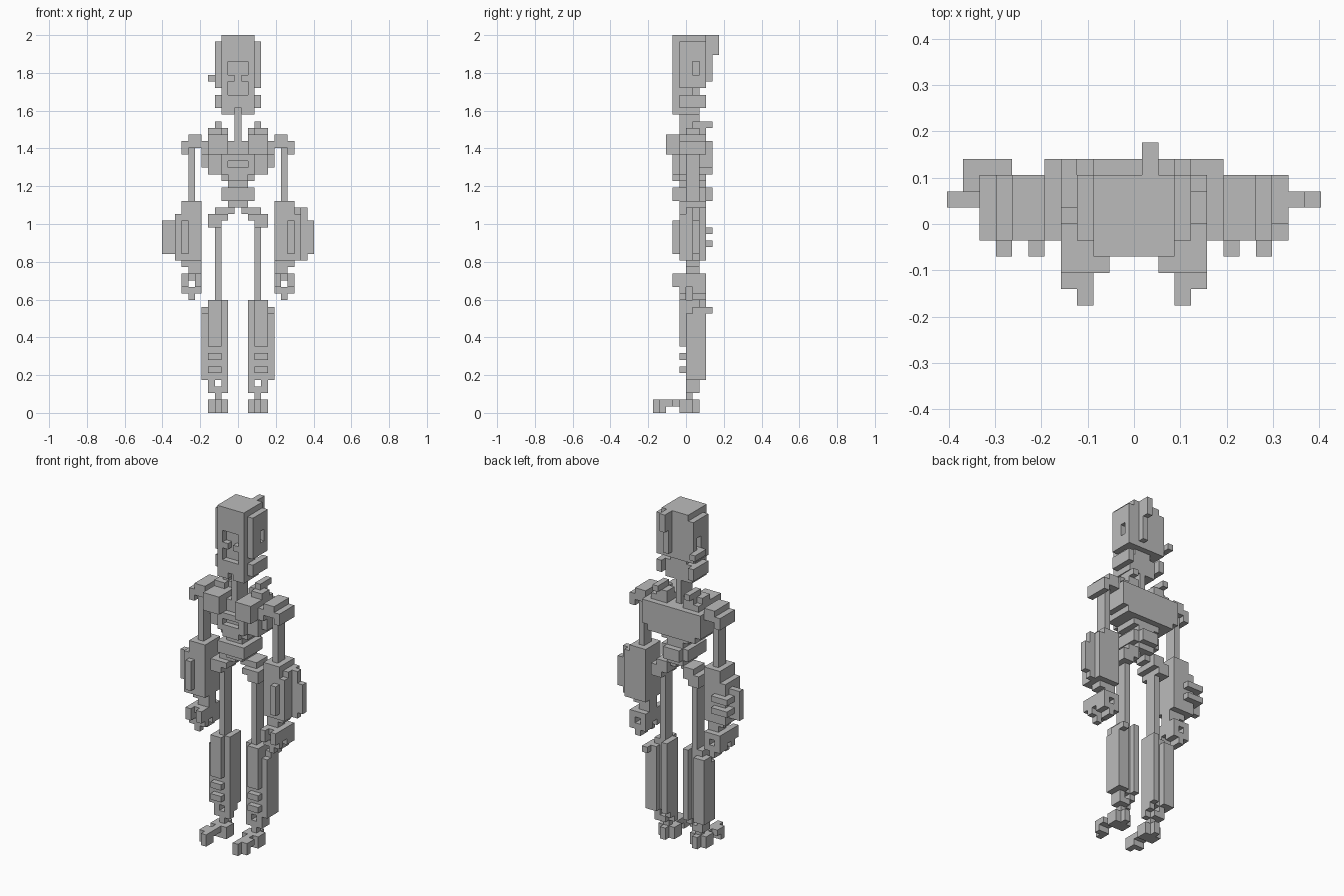
import bpy, bmesh
from mathutils import Vector

V = 2 / 57  # edge of one cube

grey = bpy.data.materials.new("mid grey")
grey.diffuse_color = (0.5, 0.5, 0.5, 1)

DIRS = [((1, 0, 0), [(1, 0, 0), (1, 1, 0), (1, 1, 1), (1, 0, 1)]),
        ((-1, 0, 0), [(0, 0, 0), (0, 0, 1), (0, 1, 1), (0, 1, 0)]),
        ((0, 1, 0), [(0, 1, 0), (0, 1, 1), (1, 1, 1), (1, 1, 0)]),
        ((0, -1, 0), [(0, 0, 0), (1, 0, 0), (1, 0, 1), (0, 0, 1)]),
        ((0, 0, 1), [(0, 0, 1), (1, 0, 1), (1, 1, 1), (0, 1, 1)]),
        ((0, 0, -1), [(0, 0, 0), (0, 1, 0), (1, 1, 0), (1, 0, 0)])]


def cells(box):
    # box in cube units: x0, x1 (half units), y0, y1, z0, z1
    x0, x1, y0, y1, z0, z1 = box
    return {(x, y, z) for x in range(round(x0 + .5), round(x1 + .5))
            for y in range(y0, y1) for z in range(z0, z1)}


def part(name, add, cut=(), side=0):
    """Blocky solid from added and removed boxes; side=-1 mirrors it in x."""
    solid = set().union(*[cells(b) for b in add])
    for b in cut:
        solid -= cells(b)
    if side < 0:
        solid = {(-x, y, z) for x, y, z in solid}
    bm = bmesh.new()
    verts = {}
    for c in sorted(solid):
        for d, corners in DIRS:
            if tuple(a + b for a, b in zip(c, d)) in solid:
                continue
            face = []
            for k in corners:
                p = tuple(a + b for a, b in zip(c, k))
                if p not in verts:
                    verts[p] = bm.verts.new(Vector((p[0] - .5, p[1], p[2])) * V)
                face.append(verts[p])
            bm.faces.new(face)
    bmesh.ops.dissolve_limit(bm, angle_limit=0.01, verts=bm.verts[:], edges=bm.edges[:])
    me = bpy.data.meshes.new(name)
    bm.to_mesh(me)
    bm.free()
    me.materials.append(grey)
    bpy.context.collection.objects.link(bpy.data.objects.new(name, me))


# head: skull with sunken eyes, nose and mouth, side plates with ear slots
part("skull",
     [(-2.5, 2.5, -2, 3, 50, 57), (-2.5, 2.5, -2, 3, 49, 50), (-1.5, 1.5, -2, 2, 48, 49),
      (-2.5, 2.5, -2, 1, 48, 49),
      (-3.5, -2.5, -1, 3, 49, 56), (2.5, 3.5, -1, 3, 49, 56)],
     [(-1.5, 1.5, -2, -1, 51, 53), (-.5, .5, -2, -1, 50, 51), (-1.5, 1.5, -2, -1, 48, 50),
      (2.5, 3.5, 1, 2, 51, 53), (-3.5, -2.5, 1, 2, 51, 53)])
part("jaw", [(-2.5, 2.5, -2, 2, 45, 48), (-3.5, -2.5, -1, 3, 46, 48), (2.5, 3.5, -1, 3, 46, 48)],
     [(-.5, .5, -2, -1, 45, 46)])
part("antenna", [(.5, 1.5, 3, 5, 54, 57), (.5, 1.5, 3, 4, 50, 56)], [(.5, 1.5, 3, 4, 56, 57)])
part("antenna_root", [(.5, 1.5, 3, 4, 56, 57)])
part("ear_stub", [(-4.5, -3.5, 1, 4, 50, 51)])
part("neck", [(-.5, .5, -1, 2, 41, 46)])

# torso: rib box, back plate, belly and pelvis
part("chest",
     [(-5.5, 5.5, -1, 3, 37, 41), (-4.5, 4.5, -1, 3, 36, 37), (-2.5, 2.5, -2, 3, 36, 39),
      (-1.5, 1.5, -2, 3, 35, 36), (-2.5, 2.5, -1, 3, 35, 36)],
     [(-1.5, 1.5, -2, -1, 37, 38), (-5.5, -4.5, -1, 0, 37, 39), (4.5, 5.5, -1, 0, 37, 39)])
part("back_plate", [(-5.5, 5.5, 3, 4, 37, 41), (-4.5, 4.5, 3, 4, 36, 37)])
part("belly", [(-1.5, 1.5, -1, 3, 34, 35), (-2.5, 2.5, -2, 3, 32, 34),
               (-1.5, 1.5, 3, 4, 32, 34), (-1.5, 1.5, -1, 3, 31, 32)])
part("pelvis", [(-2.5, -.5, 0, 2, 30, 31), (.5, 2.5, 0, 2, 30, 31), (-.5, .5, 0, 2, 31, 32)])

for s, n in ((1, "right"), (-1, "left")):
    part(n + "_pectoral", [(1.5, 4.5, -3, -1, 39, 42), (1.5, 4.5, -1, 1, 41, 42)], side=s)
    part(n + "_collar", [(1.5, 4.5, 0, 3, 41, 43), (2.5, 3.5, 1, 4, 43, 44)],
         [(1.5, 2.5, 0, 1, 42, 43), (3.5, 4.5, 2, 3, 42, 43)], side=s)

    # arm
    part(n + "_shoulder", [(5.5, 7.5, -1, 3, 41, 42), (5.5, 8.5, -1, 3, 40, 41),
                           (5.5, 8.5, -1, 3, 39, 40)], [(5.5, 7.5, -1, 3, 39, 40)], side=s)
    part(n + "_upper_arm", [(6.5, 7.5, 0, 2, 32, 40)], side=s)
    forearm = [(5.5, 8.5, -1, 3, 23, 32), (5.5, 8.5, 0, 2, 22, 23),
               (8.5, 9.5, -1, 3, 23, 30), (9.5, 11.5, 1, 2, 24, 29),
               (7.5, 8.5, -2, -1, 24, 29)]
    if s > 0:
        forearm += [(8.5, 9.5, 0, 3, 30, 31), (9.5, 10.5, 1, 2, 23, 31)]
    else:
        forearm += [(7.5, 10.5, 2, 4, 27, 28), (7.5, 10.5, 2, 4, 25, 26)]
    part(n + "_forearm", forearm, side=s)
    part(n + "_hand", [(5.5, 7.5, 0, 2, 21, 22), (5.5, 8.5, -1, 3, 20, 21),
                       (5.5, 6.5, -2, 1, 19, 21), (7.5, 8.5, -2, 3, 19, 21),
                       (5.5, 6.5, -1, 0, 18, 19), (7.5, 8.5, -1, 0, 18, 19),
                       (5.5, 6.5, 1, 3, 18, 20), (7.5, 8.5, 1, 3, 18, 19),
                       (6.5, 7.5, -1, 0, 17, 19), (6.5, 7.5, 1, 3, 17, 19)], side=s)

    # leg
    part(n + "_hip", [(1.5, 3.5, 0, 3, 30, 31), (1.5, 4.5, -1, 3, 28, 30)],
         [(1.5, 2.5, -1, 3, 28, 29)], side=s)
    part(n + "_thigh", [(2.5, 3.5, 0, 2, 17, 28)], side=s)
    part(n + "_calf", [(1.5, 4.5, 0, 2, 5, 17), (1.5, 2.5, 2, 3, 5, 17),
                       (3.5, 4.5, 2, 3, 5, 16), (4.5, 5.5, 0, 3, 5, 15),
                       (4.5, 5.5, 1, 4 if s > 0 else 3, 15, 16)], side=s)
    part(n + "_shin_plate", [(2.5, 4.5, -1, 0, 10, 17)], side=s)
    for z in (6, 8):
        part(n + "_shin_bar", [(2.5, 4.5, -1, 0, z, z + 1)], side=s)
    part(n + "_ankle", [(1.5, 2.5, 0, 2, 4, 5), (3.5, 4.5, 0, 2, 4, 5), (1.5, 4.5, 0, 2, 3, 4),
                        (2.5, 3.5, 0, 1, 2, 4)], [(1.5, 2.5, 1, 2, 3, 4)], side=s)
    part(n + "_foot", [(2.5, 3.5, -5, 2, 1, 2), (3.5, 4.5, -4, -2, 1, 2),
                       (2.5, 3.5, -5, -3, 0, 1), (3.5, 4.5, -4, -3, 0, 1),
                       (1.5, 4.5, -1, 1, 0, 2), (2.5, 3.5, 1, 2, 0, 1)], side=s)
